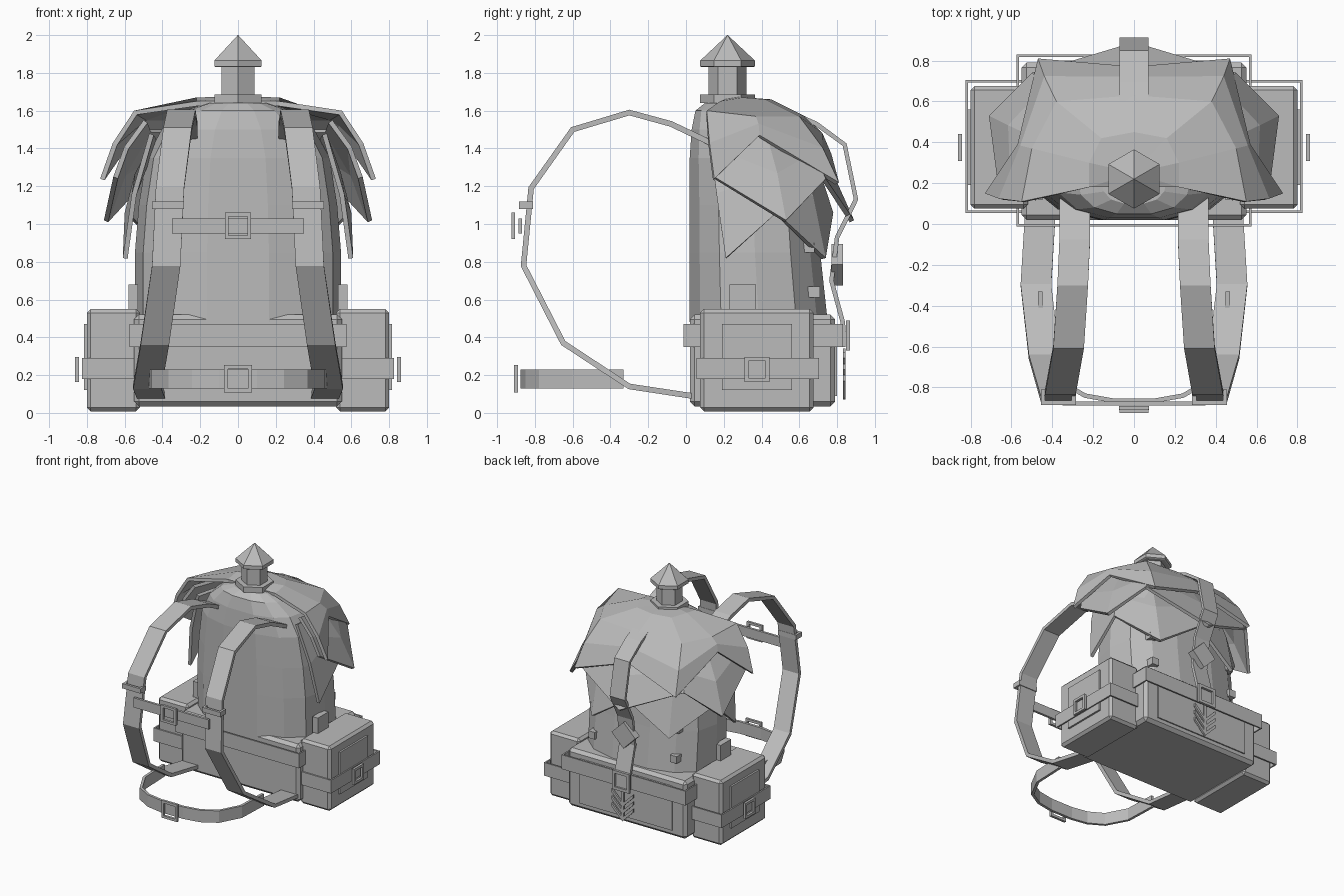
import bpy, bmesh, math
from mathutils import Vector

if "Cube" in bpy.data.objects:
    bpy.data.objects.remove(bpy.data.objects["Cube"])

canvas = bpy.data.materials.new("grey_canvas")
canvas.diffuse_color = (0.5, 0.5, 0.5, 1)
canvas.use_nodes = True
canvas.node_tree.nodes["Principled BSDF"].inputs["Base Color"].default_value = canvas.diffuse_color


def mesh(name, verts, faces):
    me = bpy.data.meshes.new(name)
    me.from_pydata([tuple(v) for v in verts], [], faces)
    bm = bmesh.new()
    bm.from_mesh(me)
    bmesh.ops.remove_doubles(bm, verts=bm.verts, dist=1e-4)
    bmesh.ops.recalc_face_normals(bm, faces=bm.faces)
    bm.to_mesh(me)
    bm.free()
    me.materials.append(canvas)
    ob = bpy.data.objects.new(name, me)
    bpy.context.collection.objects.link(ob)
    return ob


def box(name, x, y, z, bevel=0):
    v = [(a, b, c) for a in x for b in y for c in z]
    ob = mesh(name, v, [(0, 1, 3, 2), (4, 6, 7, 5), (0, 4, 5, 1),
                        (2, 3, 7, 6), (0, 2, 6, 4), (1, 5, 7, 3)])
    if bevel:
        m = ob.modifiers.new("bevel", 'BEVEL')
        m.width, m.segments = bevel, 1
    return ob


def loft(name, rings, closed=True, caps=True):
    n = len(rings[0])
    v = [p for r in rings for p in r]
    f = []
    for i in range(len(rings) - 1):
        for j in range(n if closed else n - 1):
            k = (j + 1) % n
            f.append((i * n + j, i * n + k, (i + 1) * n + k, (i + 1) * n + j))
    if caps:
        f += [tuple(range(n)), tuple(range(len(v) - n, len(v)))]
    return mesh(name, v, f)


def ribbon(name, path, across, width, thick):
    """Flat strap following a path; across is its width direction."""
    path, a = [Vector(p) for p in path], Vector(across)
    rings = []
    for i, p in enumerate(path):
        t0 = (p - path[max(i - 1, 0)]).normalized()
        t1 = (path[min(i + 1, len(path) - 1)] - p).normalized()
        n = (t0 + t1).cross(a).normalized() * thick / 2
        w = a * width / 2
        rings.append([p - w - n, p + w - n, p + w + n, p - w + n])
    return loft(name, rings)


def frame(name, axis, at, center, outer, inner, thick):
    """Square buckle ring facing along x or y."""
    def sq(r, d):
        pts = [(-r, -r), (r, -r), (r, r), (-r, r)]
        u, w = center
        return [(d, u + a, w + b) if axis == 'x' else (u + a, d, w + b) for a, b in pts]
    lo, hi = at - thick / 2, at + thick / 2
    return loft(name, [sq(outer, lo), sq(outer, hi), sq(inner, hi),
                       sq(inner, lo), sq(outer, lo)], caps=False)


def band(name, x, y, z, t=0.012):
    """Rectangular strap loop around the vertical axis."""
    def rc(d, h):
        return [(x[0] + d, y[0] + d, h), (x[1] - d, y[0] + d, h),
                (x[1] - d, y[1] - d, h), (x[0] + d, y[1] - d, h)]
    return loft(name, [rc(0, z[0]), rc(0, z[1]), rc(t, z[1]), rc(t, z[0]), rc(0, z[0])], caps=False)


# bag body: rounded dome with a nearly straight front
rings = []
for z, rx, y0, y1 in [(.48, .54, .02, .75), (.85, .54, .02, .71), (1.1, .52, .02, .69),
                      (1.35, .48, .02, .64), (1.5, .4, .03, .58), (1.6, .28, .05, .46),
                      (1.64, .16, .1, .36)]:
    ring = []
    for k in range(14):
        a = 2 * math.pi * (k + .5) / 14
        s, c = math.sin(a), math.cos(a)
        ring.append((rx * math.copysign(abs(s) ** .8, s) / .99,
                     (y0 + y1) / 2 - (y1 - y0) / 2 * math.copysign(abs(c) ** .75, c) / .98, z))
    rings.append(ring)
loft("bag_body", rings)

# lower case with strap loop and back panel
box("base_case", (-.55, .55), (.02, .79), (.035, .52), .025)
band("base_strap", (-.575, .575), (-.012, .83), (.35, .47))
box("base_back_panel", (-.43, .43), (.78, .8), (.09, .46))

# side pouches
for s, side in ((1, "right"), (-1, "left")):
    def sx(a, b):
        return tuple(sorted((s * a, s * b)))
    box(side + "_pouch", sx(.52, .8), (.075, .675), (.008, .55), .02)
    band(side + "_pouch_strap", sx(.53, .825), (.055, .705), (.18, .29))
    box(side + "_pouch_panel", sx(.79, .815), (.19, .56), (.12, .47))
    frame(side + "_pouch_buckle", 'x', s * .852, (.375, .23), .066, .045, .02)
    box(side + "_pouch_tab", sx(.53, .58), (.23, .37), (.5, .68))
    box(side + "_lower_stud", sx(.35, .41), (.63, .71), (.61, .67))
    box(side + "_upper_stud", sx(.35, .41), (.6, .68), (.85, .9))

    # shoulder strap and its clip
    path = [(.29, .13, 1.43), (.29, -.08, 1.53), (.3, -.3, 1.59), (.32, -.6, 1.5),
            (.36, -.82, 1.19), (.38, -.86, .78), (.44, -.65, .37), (.48, -.3, .14), (.46, .03, .09)]
    ribbon(side + "_shoulder_strap", [(s * x, y, z) for x, y, z in path], (1, 0, 0), .15, .03)
    band(side + "_strap_clip", sx(.285, .455), (-.885, -.81), (1.08, 1.12), .02)

# chest strap, waist belt and their buckles
box("chest_strap", (-.35, .35), (-.888, -.868), (.95, 1.03))
frame("chest_buckle", 'y', -.915, (0, .99), .07, .05, .02)
half = [(.46, -.33), (.45, -.6), (.36, -.77), (.24, -.84), (.1, -.865)]
belt = half + [(-x, y) for x, y in reversed(half)]
ribbon("waist_belt", [(x, y, .18) for x, y in belt], (0, 0, 1), .1, .022)
frame("waist_buckle", 'y', -.9, (0, .18), .073, .052, .02)


# layered leaf-shaped flaps: each column runs from the shoulder to the edge
def flap(name, cols, crown=None):
    full = cols + [[(-x, y, z) for x, y, z in c] for c in reversed(cols[:-1])]
    rows = []
    for c in full:
        a, b = Vector(c[-2]), Vector(c[-1])
        out = Vector((b.x, (b.y - .3) * 1.2, .3)).normalized()
        rows.append([Vector(p) for p in c[:-1]] + [(a + b) / 2 + out * .025, b])
    ob = loft(name, rows, closed=False, caps=False)
    if crown:
        v = [Vector(crown)] + [r[0] for r in rows]
        top = mesh(name + "_crown", v, [(0, i, i + 1) for i in range(1, len(rows))]
                   + [(0, len(rows), 1)])
        bm = bmesh.new()
        bm.from_mesh(ob.data)
        bm.from_mesh(top.data)
        bmesh.ops.remove_doubles(bm, verts=bm.verts, dist=1e-4)
        bmesh.ops.recalc_face_normals(bm, faces=bm.faces)
        bm.to_mesh(ob.data)
        bm.free()
        bpy.data.objects.remove(top)
    m = ob.modifiers.new("thickness", 'SOLIDIFY')
    m.thickness, m.offset = .026, -1


flap("top_flap", [
    [(.22, .18, 1.65), (.55, .11, 1.6), (.73, .15, 1.24)],
    [(.22, .3, 1.67), (.5, .37, 1.57), (.57, .39, 1.47)],
    [(.16, .42, 1.66), (.38, .6, 1.57), (.47, .81, 1.22)],
    [(0, .45, 1.66), (0, .63, 1.57), (0, .77, 1.37)]], (0, .25, 1.675))
flap("middle_flap", [
    [(.5, .12, 1.55), (.66, .15, 1.25)],
    [(.48, .42, 1.5), (.71, .53, 1.02)],
    [(.34, .58, 1.5), (.5, .74, 1.24)],
    [(0, .62, 1.5), (0, .89, 1.02)]])
flap("lower_flap", [
    [(.47, .12, 1.48), (.61, .21, .82)],
    [(.45, .4, 1.45), (.6, .48, 1.06)],
    [(.31, .57, 1.45), (.36, .74, .82)],
    [(0, .6, 1.45), (0, .78, 1.06)]])

# back closing strap with buckle, diamond and arrow ornament
ribbon("back_strap", [(0, .6, 1.57), (0, .69, 1.53), (0, .84, 1.42), (0, .9, 1.13), (0, .8, .93),
                      (0, .77, .7), (0, .83, .48), (0, .84, .35)], (1, 0, 0), .14, .024)
frame("back_buckle", 'y', .857, (0, .41), .08, .056, .02)
loft("diamond_charm", [[(.11, y, .785), (0, y, .895), (-.11, y, .785), (0, y, .675)] for y in (.77, .83)])
box("arrow_stem", (-.012, .012), (.83, .845), (.08, .34))
for i, z in enumerate((.07, .13, .19)):
    loft("arrow_chevron_%d" % i, [[(-.1, y, z + .1), (0, y, z), (.1, y, z + .1),
                                   (.1, y, z + .13), (0, y, z + .03), (-.1, y, z + .13)]
                                  for y in (.83, .845)])


# hexagonal lantern on top
def hexa(r, z):
    return [(r * math.sin(k * math.pi / 3), .22 + r * math.cos(k * math.pi / 3), z) for k in range(6)]


loft("lantern_base", [hexa(.145, 1.64), hexa(.145, 1.685)])
loft("lantern_column", [hexa(.1, 1.66), hexa(.1, 1.84)])
loft("lantern_roof", [hexa(.135, 1.83), hexa(.145, 1.835), hexa(.145, 1.865), hexa(.001, 2.0)])
